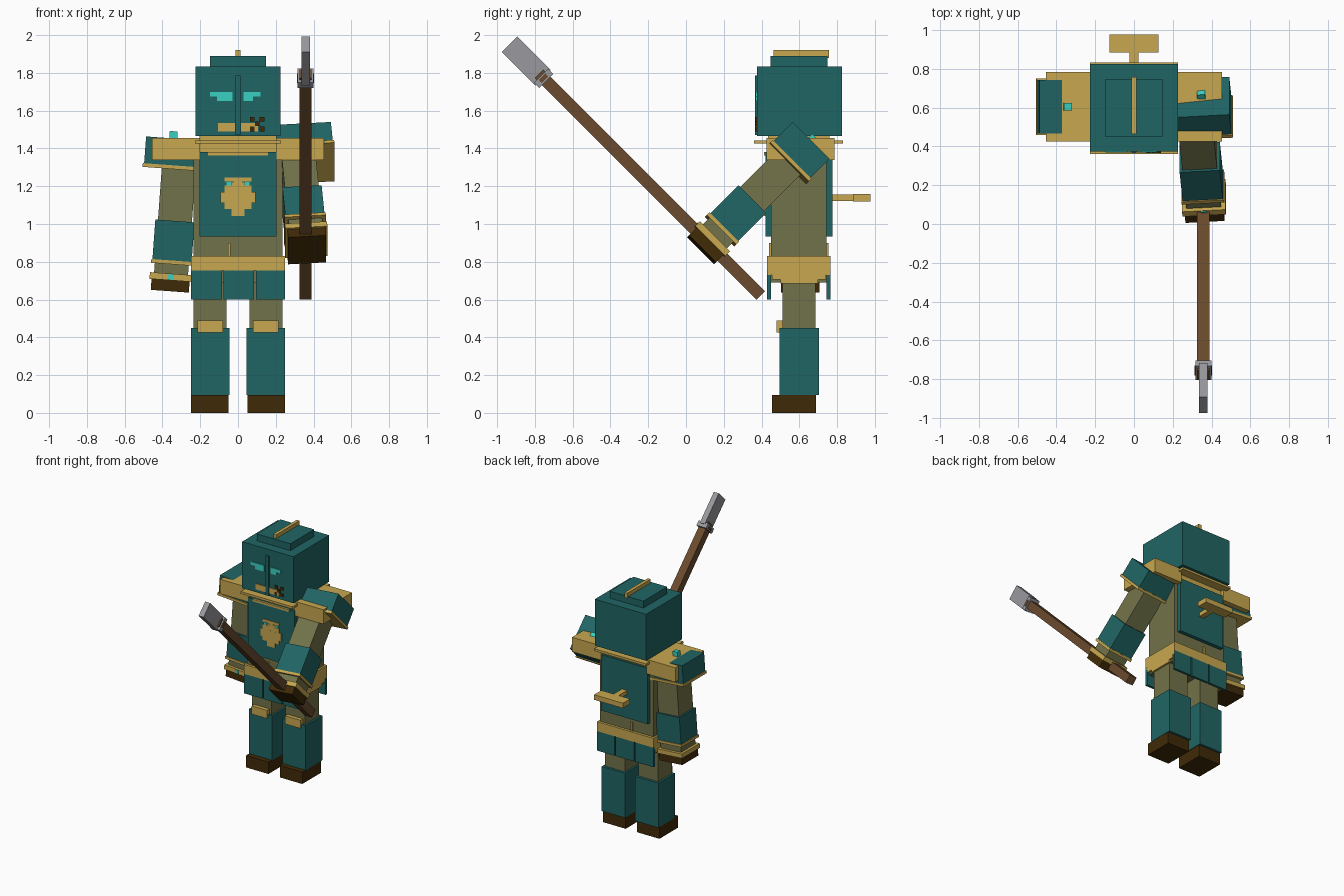
import bpy, bmesh
from math import radians
from mathutils import Matrix, Vector

if "Cube" in bpy.data.objects:
    bpy.data.objects.remove(bpy.data.objects["Cube"])


def mat(name, r, g, b):
    m = bpy.data.materials.new(name)
    m.diffuse_color = [(c / 255) ** 2.2 for c in (r, g, b)] + [1]
    m.use_nodes = True
    m.node_tree.nodes["Principled BSDF"].inputs["Base Color"].default_value = m.diffuse_color
    return m


TEAL = mat("teal", 37, 101, 100)
GOLD = mat("gold", 198, 166, 80)
OLIVE = mat("olive", 113, 114, 75)
DARK = mat("dark_brown", 66, 46, 16)
WOOD = mat("wood", 106, 76, 49)
GREY = mat("steel", 152, 152, 157)
CYAN = mat("cyan", 60, 207, 192)


def boxes(name, material, spans, frame=Matrix()):
    """One object made of boxes, each given as (x0, x1, y0, y1, z0, z1) in the frame."""
    bm = bmesh.new()
    for x0, x1, y0, y1, z0, z1 in spans:
        size = Matrix.Diagonal((x1 - x0, y1 - y0, z1 - z0, 1))
        mid = Matrix.Translation(((x0 + x1) / 2, (y0 + y1) / 2, (z0 + z1) / 2))
        bmesh.ops.create_cube(bm, size=1, matrix=frame @ mid @ size)
    me = bpy.data.meshes.new(name)
    bm.to_mesh(me)
    bm.free()
    me.materials.append(material)
    ob = bpy.data.objects.new(name, me)
    bpy.context.collection.objects.link(ob)
    return ob


def both(x0, x1, *rest):
    """The same box on both sides of the body."""
    return [(x0, x1, *rest), (-x1, -x0, *rest)]


# Head and helmet crest
boxes("head", TEAL, [(-.226, .226, .375, .825, 1.465, 1.835)])
boxes("helmet_plate", TEAL, [(-.148, .148, .448, .748, 1.835, 1.89)])
boxes("helmet_ridge", GOLD, [(-.013, .013, .463, .757, 1.88, 1.92)])
boxes("nose_guard", TEAL, [(-.013, .013, .365, .38, 1.47, 1.785)])

# Face details
F = (.369, .376)
boxes("eyes", CYAN, [(-.148, -.03, *F, 1.675, 1.70), (-.11, -.03, *F, 1.65, 1.675),
                     (.03, .118, *F, 1.675, 1.70), (.03, .08, *F, 1.65, 1.675)])
boxes("mouth_plates", GOLD, both(.016, .105, *F, 1.49, 1.535))
boxes("mouth_holes", DARK, [(x - .012, x + .012, .367, .376, z - .012, z + .012)
                            for x, z in ((.075, 1.555), (.127, 1.555), (.101, 1.53),
                                         (.075, 1.503), (.127, 1.503))])

# Torso with collar, shoulder guards and breastplate
boxes("torso", OLIVE, [(-.235, .235, .45, .745, .69, 1.44)])
boxes("collar", GOLD, [(-.228, .228, .36, .832, 1.425, 1.443),
                       (-.205, .205, .435, .76, 1.375, 1.47),
                       (-.16, .16, .413, .425, 1.362, 1.38)])
boxes("shoulder_guards", GOLD, both(.2, .455, .425, .785, 1.34, 1.455))
boxes("breastplate", TEAL, [(-.205, .205, .42, .455, .935, 1.38)])
boxes("backplate", TEAL, [(-.205, .205, .74, .775, .935, 1.38)])
boxes("chest_emblem", GOLD, [(-.092, .092, .412, .422, 1.11, 1.17),
                             (-.072, .072, .4125, .422, 1.08, 1.205),
                             (-.035, .035, .413, .422, 1.042, 1.22),
                             (-.072, .072, .4135, .422, 1.225, 1.247),
                             (-.02, .02, .414, .422, 1.2, 1.23)])
boxes("emblem_gems", CYAN, both(.038, .062, .414, .422, 1.205, 1.222))

# Wind-up key on the back
boxes("back_key", GOLD, [(-.022, .022, .77, .89, 1.122, 1.155),
                         (-.127, .127, .885, .976, 1.118, 1.158)])

# Belt, stepped hip flaps and skirt
boxes("belt", GOLD, [(-.25, .25, .43, .765, .755, .83)])
boxes("belt_straps", GOLD, [(-.054, -.04, .44, .452, .83, .9),
                            (-.054, -.04, .743, .755, .83, .9)])
flaps = []
for y0, y1, z0, z1 in ((.432, .763, .73, .755), (.455, .74, .705, .73), (.5, .7, .685, .705)):
    flaps += both(.232, .25, y0, y1, z0, z1)
boxes("hip_flaps", GOLD, flaps)
boxes("skirt_panels", TEAL, [(x0, x1, y, y + .02, .6, .757)
                             for x0, x1 in ((-.25, -.086), (-.076, .084), (.094, .25))
                             for y in (.43, .745)])

# Legs
for side, s in (("left", -1), ("right", 1)):
    for part, m, x0, x1, *rest in (("thigh", OLIVE, .06, .235, .51, .685, .44, .72),
                                   ("shin_guard", TEAL, .045, .25, .495, .705, .095, .45),
                                   ("boot", DARK, .05, .248, .455, .688, 0, .095),
                                   ("knee_pad", GOLD, .08, .215, .478, .515, .425, .49)):
        xs = sorted((s * x0, s * x1))
        boxes(f"{side}_{part}", m, [(*xs, *rest)])


# Arms: built hanging down from the shoulder, then swung into place
def arm(side, s, origin, swing):
    frame = (Matrix.Translation(origin) @ Matrix.Rotation(radians(swing), 4, 'X')
             @ Matrix.Rotation(radians(-4.2 * s), 4, 'Y'))

    def ring(w, top, bottom):
        return [(-w, w, -w, w, -bottom, -top)]

    xs = sorted((-.11 * s, .185 * s))
    boxes(f"{side}_sleeve", OLIVE, ring(.09, .1, .72), frame)
    boxes(f"{side}_shoulder", TEAL, [(*xs, -.138, .138, -.148, 0)], frame)
    trim = sorted((-.11 * s, .192 * s))
    boxes(f"{side}_shoulder_trim", GOLD, [(*trim, -.145, .145, -.162, -.142)], frame)
    boxes(f"{side}_bracer", TEAL, ring(.104, .435, .645), frame)
    boxes(f"{side}_wrist_bands", GOLD, ring(.11, .645, .665) + ring(.112, .715, .75), frame)
    boxes(f"{side}_fist", DARK, ring(.101, .75, .808), frame)
    gem = sorted((.02 * s, .062 * s))
    boxes(f"{side}_gems", CYAN, [(*gem, -.02, .02, -.01, .038),
                                 (-.014, .014, -.117, -.1, -.747, -.718)], frame)


arm("left", -1, (-.302, .605, 1.45), 0)
arm("right", 1, (.307, .652, 1.433), -45)

# Long-handled weapon, tilted forward along its local z axis
pole = Matrix.Translation((.358, .395, .622)) @ Matrix.Rotation(radians(45), 4, 'X')
boxes("weapon_shaft", WOOD, [(-.032, .032, -.032, .032, 0, 1.66)], pole)
boxes("weapon_collar", GREY, [(-.042, .042, -.052, .052, 1.605, 1.645)], pole)
boxes("weapon_head", GREY, [(-.022, .022, -.058, .058, 1.63, 1.88)], pole)
boxes("weapon_rivets", WOOD, [(-.045, .045, -.025, .025, 1.615, 1.637)], pole)
